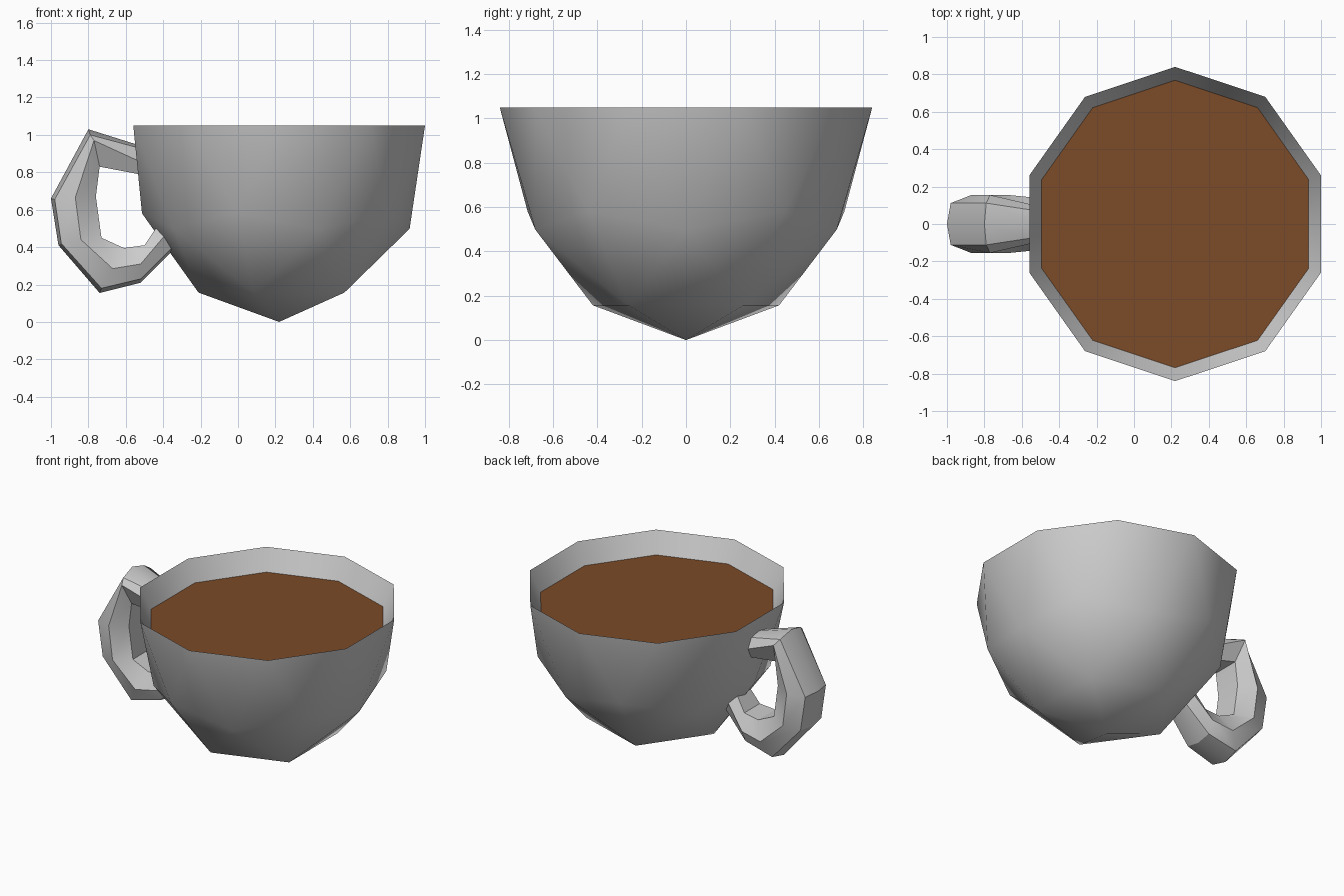
import bpy, bmesh, math
from mathutils import Vector

if "Cube" in bpy.data.objects:
    bpy.data.objects.remove(bpy.data.objects["Cube"])

CX, RX, RY, H = 0.22, 0.82, 0.84, 1.05   # cup centre, radii and height
INSET, LIQUID_Z = 0.915, 0.91


def add_object(name, bm, angle=None):
    bmesh.ops.recalc_face_normals(bm, faces=bm.faces)
    mesh = bpy.data.meshes.new(name)
    bm.to_mesh(mesh)
    bm.free()
    ob = bpy.data.objects.new(name, mesh)
    bpy.context.collection.objects.link(ob)
    if angle:
        bpy.ops.object.select_all(action='DESELECT')
        ob.select_set(True)
        bpy.context.view_layer.objects.active = ob
        bpy.ops.object.shade_smooth_by_angle(angle=math.radians(angle))
    return ob


# Cup: lower half of a low-poly icosphere, stretched
bm = bmesh.new()
bmesh.ops.create_icosphere(bm, subdivisions=2, radius=1)
bmesh.ops.delete(bm, geom=[v for v in bm.verts if v.co.z > 0.01], context='VERTS')
for v in bm.verts:
    v.co = Vector((CX + v.co.x * RX, v.co.y * RY, (v.co.z + 1) * H))
# Inner wall sloping from the rim down to the drink
rim = [e for e in bm.edges if e.is_boundary]
new = bmesh.ops.extrude_edge_only(bm, edges=rim)['geom']
for v in [g for g in new if isinstance(g, bmesh.types.BMVert)]:
    v.co = Vector((CX + (v.co.x - CX) * INSET, v.co.y * INSET, LIQUID_Z))
add_object("cup", bm, 60)

# Drink surface
bm = bmesh.new()
ring = []
for i in range(10):
    a = math.radians(18 + 36 * i)
    ring.append(bm.verts.new((CX + RX * INSET * math.cos(a),
                              RY * INSET * math.sin(a), LIQUID_Z)))
bm.faces.new(ring)
bm.normal_update()
drink = add_object("drink", bm)
if drink.data.polygons[0].normal.z < 0:
    drink.data.flip_normals()
brown = bpy.data.materials.new("brown")
brown.diffuse_color = (0.2, 0.07, 0.02, 1)
brown.use_nodes = True
brown.node_tree.nodes["Principled BSDF"].inputs["Base Color"].default_value = brown.diffuse_color
drink.data.materials.append(brown)

# Handle: per station (x, z) of outer ridge, outer corner, widest line, inner corner, then width
stations = [
    ((-.53, .945), (-.53, .93), (-.53, .86), (-.53, .79), .10),
    ((-.80, 1.03), (-.79, 1.00), (-.77, .97), (-.74, .83), .155),
    ((-1.0, .66), (-.98, .655), (-.87, .665), (-.76, .67), .155),
    ((-.96, .41), (-.945, .42), (-.84, .44), (-.73, .45), .155),
    ((-.74, .155), (-.73, .18), (-.67, .285), (-.61, .395), .155),
    ((-.52, .21), (-.52, .23), (-.52, .31), (-.50, .41), .14),
    ((-.30, .43), (-.31, .44), (-.36, .50), (-.40, .56), .10),
]
bm = bmesh.new()
loops = []
for ridge, corner, wide, inner, w in stations:
    section = [(ridge, 0), (corner, .72 * w), (wide, w), (inner, .6 * w),
               (inner, -.6 * w), (wide, -w), (corner, -.72 * w)]
    loops.append([bm.verts.new((p[0], y, p[1])) for p, y in section])
for a, b in zip(loops, loops[1:]):
    for i in range(7):
        j = (i + 1) % 7
        bm.faces.new((a[i], a[j], b[j], b[i]))
bm.faces.new(loops[0])
bm.faces.new(loops[-1])
add_object("handle", bm, 30)
